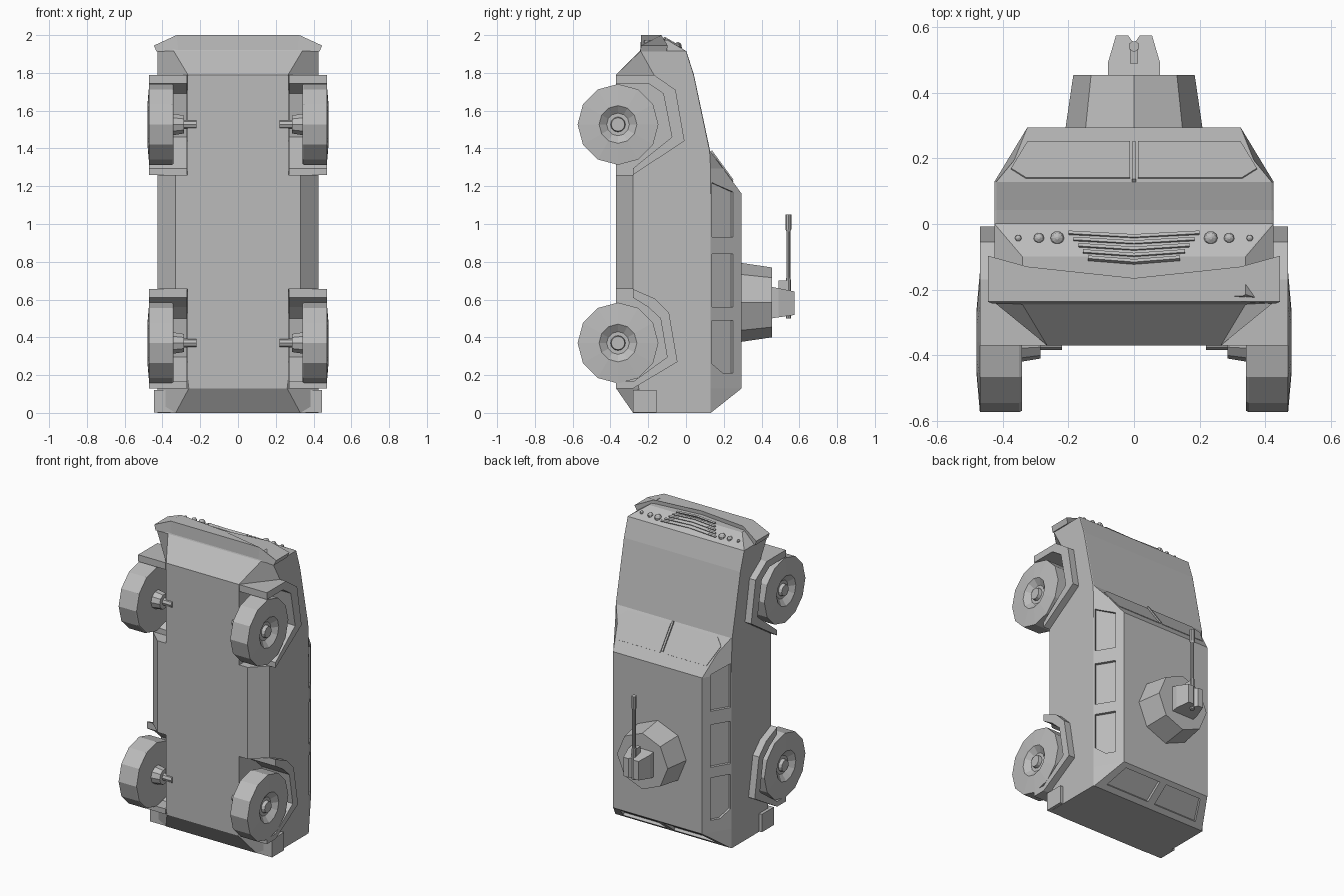
import bpy, bmesh, math
from mathutils import Vector

cube = bpy.data.objects.get("Cube")
if cube:
    bpy.data.objects.remove(cube)

grey = bpy.data.materials.new("plain_grey")
grey.use_nodes = True
grey.diffuse_color = (0.5, 0.5, 0.5, 1)
grey.node_tree.nodes["Principled BSDF"].inputs["Base Color"].default_value = (0.5, 0.5, 0.5, 1)


def loft(name, rings, mirror=False):
    """Skin equal-length rings of points, cap both ends, optionally mirror in x."""
    bm = bmesh.new()
    for side in ((1, -1) if mirror else (1,)):
        rows = [[bm.verts.new((side * p[0], p[1], p[2])) for p in r] for r in rings]
        n = len(rows[0])
        for a, b in zip(rows, rows[1:]):
            for i in range(n):
                j = (i + 1) % n
                bm.faces.new((a[i], a[j], b[j], b[i]))
        bm.faces.new(rows[0])
        bm.faces.new(rows[-1])
    bmesh.ops.recalc_face_normals(bm, faces=bm.faces)
    me = bpy.data.meshes.new(name)
    bm.to_mesh(me)
    bm.free()
    me.materials.append(grey)
    ob = bpy.data.objects.new(name, me)
    bpy.context.collection.objects.link(ob)
    return ob


def slab(name, pts, normal, low, high, mirror=False):
    """Extrude a flat polygon along a normal."""
    n = Vector(normal).normalized()
    return loft(name, [[Vector(p) + n * d for p in pts] for d in (low, high)], mirror)


def lathe(name, centre, axis, profile, sides, mirror=False):
    """Rings of (offset, radius) around the x, y or z axis."""
    c, k = Vector(centre), "xyz".index(axis)
    rings = []
    for off, r in profile:
        ring = []
        for i in range(sides):
            a = math.tau * i / sides
            p = Vector((0, 0, 0))
            p[k], p[(k + 1) % 3], p[(k + 2) % 3] = off, r * math.cos(a), r * math.sin(a)
            ring.append(c + p)
        rings.append(ring)
    return loft(name, rings, mirror)


def box(name, x0, x1, y0, y1, z0, z1, mirror=False):
    pts = [(x0, y0, z0), (x1, y0, z0), (x1, y1, z0), (x0, y1, z0)]
    return slab(name, pts, (0, 0, 1), 0, z1 - z0, mirror)


# Hull: half sections (floor, sill, belt, roof) stacked from tail to nose
sections = [
    (0.00, (.33, -.28), (.425, -.25), (.425, .13), (.42, .131)),
    (0.13, (.26, -.37), (.425, -.25), (.425, .13), (.325, .295)),
    (0.65, (.33, -.37), (.425, -.28), (.425, .13), (.325, .295)),
    (1.16, (.33, -.37), (.425, -.28), (.425, .13), (.325, .295)),
    (1.295, (.33, -.37), (.425, -.28), (.425, .13), (.365, .195)),
    (1.385, (.32, -.37), (.425, -.26), (.425, .125), (.42, .128)),
    (1.79, (.265, -.37), (.425, -.17), (.425, .04), (.42, .042)),
    (1.915, (.34, -.245), (.425, -.24), (.425, 0), (.42, .002)),
    (1.975, (.33, -.22), (.34, -.215), (.34, -.1), (.335, -.099)),
]
hull = loft("hull", [[(x, y, z) for x, y in h] + [(-x, y, z) for x, y in reversed(h)]
                     for z, *h in sections])
cutters = []

# Wheel arches: outer and inner outline of each flare in (y, z)
arches = {
    "front": ([(-.37, 1.79), (-.17, 1.79), (-.055, 1.71), (-.008, 1.44), (-.28, 1.26)],
              [(-.28, 1.295), (-.075, 1.46), (-.12, 1.69), (-.2, 1.745), (-.37, 1.745)], 1.527),
    "rear": ([(-.28, .655), (-.165, .605), (-.09, .53), (-.045, .27), (-.28, .13), (-.37, .13)],
             [(-.37, .165), (-.28, .165), (-.1, .295), (-.135, .5), (-.2, .56), (-.28, .61)], .37),
}
for end, (outer, inner, wz) in arches.items():
    slab(end + "_fender", [(.27, y, z) for y, z in outer + inner], (1, 0, 0), 0, .2, True)
    bay = [(-.6, outer[0][1])] + outer + [(-.6, outer[-1][1])]
    cutters.append(slab("bay_cutter", [(.268, y, z) for y, z in bay], (1, 0, 0), 0, .3, True))
    # Wheels with dished hubs, and stub axles
    c = (0, -.36, wz)
    lathe(end + "_wheels", c, "x", [(.342, .08), (.342, .21), (.35, .214), (.47, .214),
                                    (.48, .1), (.45, .06), (.45, .04), (.472, .036)], 12, True)
    lathe(end + "_hubs", c, "x", [(.285, .05), (.345, .06)], 10, True)
    lathe(end + "_axles", c, "x", [(.22, .024), (.3, .024)], 8, True)

# Recessed side windows on the sloping cabin wall
windows = [
    [(.05, .93), (.05, 1.22), (.72, 1.17), (.72, .93)],
    [(.05, .56), (.05, .84), (.72, .84), (.72, .56)],
    [(.05, .26), (.05, .49), (.72, .49), (.72, .21), (.4, .21)],
]
for w in windows:
    pts = [(.425 - .1 * t, .13 + .165 * t, z) for t, z in w]
    cutters.append(slab("window_cutter", pts, (.165, .1, 0), -.018, .05, True))

# Recessed rear windows on the sloping tail
rear = [(x, .13 + .165 * t, .13 * t) for x, t in
        [(.025, .18), (.345, .18), (.29, .85), (.025, .85)]]
cutters.append(slab("rear_cutter", rear, (0, .13, -.165), -.018, .05, True))

for c in cutters:
    c.hide_render = True
    m = hull.modifiers.new("cut", "BOOLEAN")
    m.object, m.operation, m.solver = c, "DIFFERENCE", "EXACT"
bpy.context.view_layer.update()
cut_mesh = bpy.data.meshes.new_from_object(
    hull.evaluated_get(bpy.context.evaluated_depsgraph_get()))
hull.modifiers.clear()
hull.data = cut_mesh
for c in cutters:
    bpy.data.objects.remove(c)

# Windscreen panes and centre bar
slope = (1.385 - 1.16) / .165


def on_screen(pts):
    return [(x, y, 1.385 - slope * (y - .13)) for x, y in pts]


up = (0, slope, 1)
slab("windscreen_panes", on_screen([(.012, .14), (.33, .14), (.375, .168), (.325, .25), (.012, .25)]),
     up, -.004, .003, True)
slab("windscreen_bar", on_screen([(-.006, .13), (.006, .13), (.006, .245), (-.006, .245)]),
     up, -.004, .009)

# Front bumper with a shallow V upper edge and swept corners
half = [(.445, -.097, 1.945), (.325, -.13, 2), (0, -.165, 2), (-.325, -.13, 2),
        (-.445, -.097, 1.945), (-.445, -.237, 1.945), (-.325, -.237, 2), (.325, -.237, 2),
        (.445, -.237, 1.945)]
loft("front_bumper", [half, [(x * .97, y - .006, 1.912) for x, y, z in half]])

# Grille slats and headlights on the sloping nose
nose = .06 / .1
for i in range(5):
    y, w = -.028 - i * .019, .2 - .015 * i
    z = 1.915 - nose * y
    slab("grille_slat", [(-w, y + .005, z), (0, y - .006, z + .004), (w, y + .005, z),
                         (w, y - .004, z + .005), (0, y - .015, z + .009), (-w, y - .004, z + .005)],
         (0, nose, 1), -.008, .006)
for x, r in ((.234, .021), (.29, .016), (.353, .01)):
    lathe("headlights", (x, -.043, 1.938), "z",
          [(-.015, r), (.008, r), (.008 + r * .5, r * .75), (.008 + r * .8, r * .2)], 10, True)

# Rear bumper and tail door
box("rear_bumper", -.445, .445, -.28, -.155, .002, .12)
box("tail_door", -.3, .3, -.13, .1, -.0, .006)

# Turret, gun mount and gun
lathe("turret", (0, 0, .585), "y", [(.285, .21), (.455, .185)], 8)
mount = [(-.08, .45), (.08, .45), (.08, .49), (.055, .575), (.018, .575), (0, .55),
         (-.018, .575), (-.055, .575), (-.08, .49)]
loft("gun_mount", [[(x, y, .5 + (y - .45) * .15) for x, y in mount],
                   [(x, y, .668 - (y - .45) * .2) for x, y in mount]])
lathe("gun_barrel", (0, .542, 0), "z", [(.5, .014), (.7, .014), (.72, .011), (.96, .011),
                                       (.97, .016), (1.05, .016)], 10)
box("gun_support", -.012, .012, .49, .535, .64, .7)
